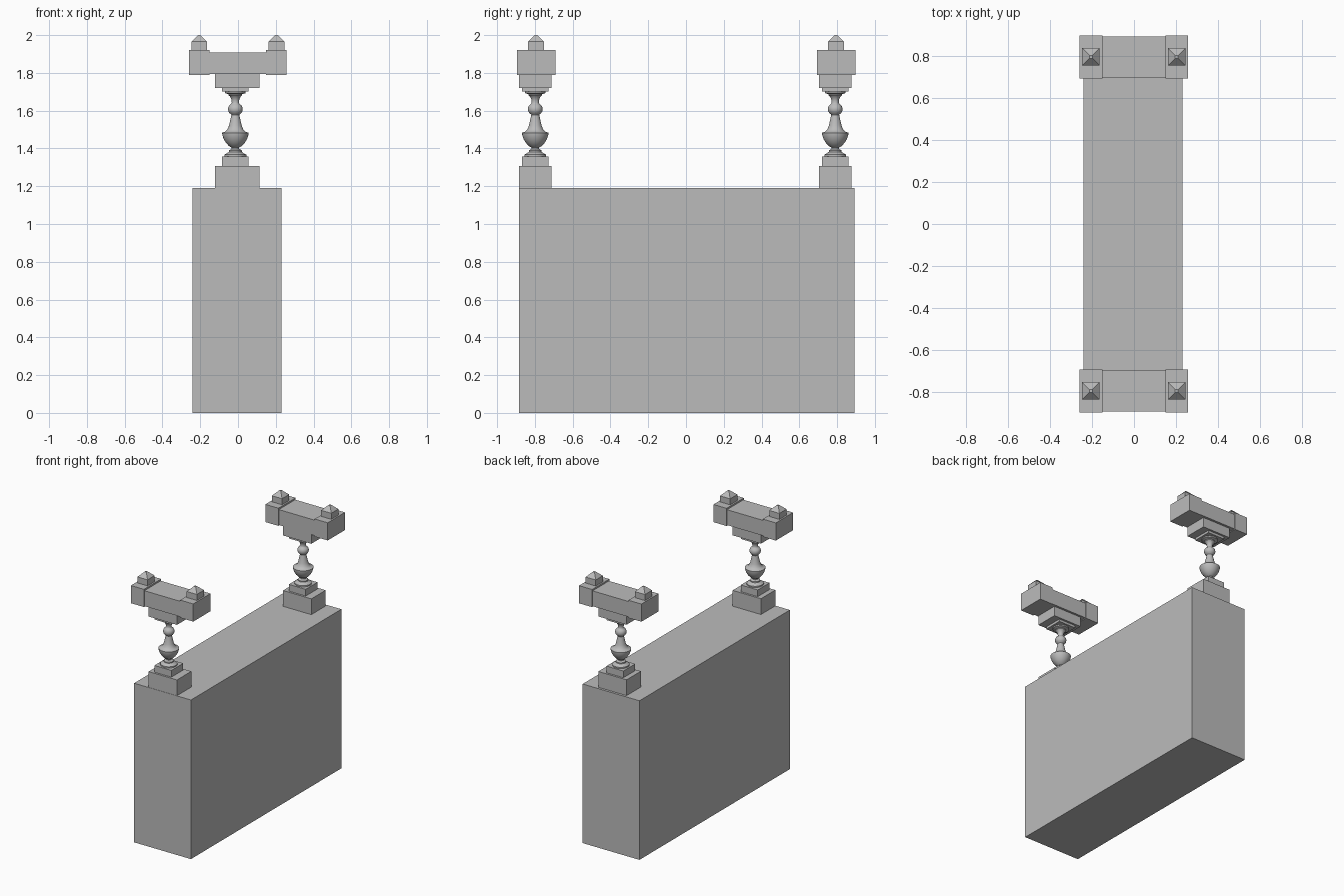
import bpy, bmesh, math

cube = bpy.data.objects.get("Cube")
if cube:
    bpy.data.objects.remove(cube, do_unlink=True)

stone = bpy.data.materials.new("grey_stone")
stone.use_nodes = True
GREY = (0.5, 0.5, 0.5, 1)
stone.diffuse_color = GREY
stone.node_tree.nodes["Principled BSDF"].inputs["Base Color"].default_value = GREY


def finish(name, bm):
    bmesh.ops.recalc_face_normals(bm, faces=bm.faces)
    mesh = bpy.data.meshes.new(name)
    bm.to_mesh(mesh)
    bm.free()
    mesh.materials.append(stone)
    obj = bpy.data.objects.new(name, mesh)
    bpy.context.collection.objects.link(obj)
    return obj


def box(name, x, y, z):
    """Box from (min, max) pairs."""
    bm = bmesh.new()
    bmesh.ops.create_cube(bm, size=1)
    for v in bm.verts:
        for i, (lo, hi) in enumerate((x, y, z)):
            v.co[i] = lo if v.co[i] < 0 else hi
    return finish(name, bm)


def around(c, half):
    return (c - half, c + half)


def lathe(name, cx, cy, profile, sides=32):
    """Closed turned shape from (radius, height) points."""
    bm = bmesh.new()
    rings = [[bm.verts.new((cx + r * math.cos(math.tau * i / sides),
                            cy + r * math.sin(math.tau * i / sides), z))
              for i in range(sides)] for r, z in profile]
    for a, b in zip(rings, rings[1:]):
        for i in range(sides):
            j = (i + 1) % sides
            bm.faces.new((a[i], a[j], b[j], b[i]))
    bm.faces.new(rings[0])
    bm.faces.new(rings[-1])
    obj = finish(name, bm)
    bpy.ops.object.select_all(action="DESELECT")
    bpy.context.view_layer.objects.active = obj
    obj.select_set(True)
    bpy.ops.object.shade_smooth_by_angle(angle=math.radians(35))
    return obj


def finial(name, cx, cy):
    """Square block with a blunt pyramid on top."""
    bm = bmesh.new()
    rings = []
    for h, z in ((0.042, 1.915), (0.042, 1.965), (0.007, 2.0)):
        rings.append([bm.verts.new((cx + sx * h, cy + sy * h, z))
                      for sx, sy in ((-1, -1), (1, -1), (1, 1), (-1, 1))])
    for a, b in zip(rings, rings[1:]):
        for i in range(4):
            j = (i + 1) % 4
            bm.faces.new((a[i], a[j], b[j], b[i]))
    bm.faces.new(rings[0])
    bm.faces.new(rings[-1])
    return finish(name, bm)


# Turned post: foot, bowl, tapered neck, ball and flared top
foot = [(0.058, 1.358), (0.058, 1.367), (0.045, 1.374), (0.034, 1.382),
        (0.034, 1.39), (0.02, 1.398), (0.02, 1.405)]
bowl = [(0.033, 1.412), (0.05, 1.43), (0.062, 1.45), (0.069, 1.472), (0.07, 1.483)]
neck = [(0.055, 1.488), (0.042, 1.5), (0.034, 1.52), (0.027, 1.55), (0.021, 1.578)]
ball = [(0.012 + 0.027 * math.sin(a * math.pi / 8), 1.608 - 0.03 * math.cos(a * math.pi / 8))
        for a in range(1, 8)]
flare = [(0.019, 1.642), (0.021, 1.66), (0.028, 1.675), (0.036, 1.682),
         (0.036, 1.687), (0.055, 1.693), (0.055, 1.703)]
POST = foot + bowl + neck + ball + flare

# Main block
box("wall_block", (-0.24, 0.23), (-0.885, 0.893), (0, 1.19))

PX = -0.014
for end, py, hy in (("front", -0.798, -0.794), ("back", 0.79, 0.795)):
    # Stepped plinth and post
    box(end + "_plinth", around(PX + 0.01, 0.117), around(py, 0.085), (1.185, 1.308))
    box(end + "_plinth_step", around(PX, 0.07), around(py, 0.07), (1.305, 1.358))
    lathe(end + "_turned_post", PX, py, POST)

    # Capital and crossbeam
    box(end + "_capital_plate", around(PX, 0.07), around(py, 0.07), (1.702, 1.722))
    box(end + "_capital", around(PX + 0.01, 0.117), around(py, 0.085), (1.72, 1.793))
    box(end + "_crossbeam", (-0.152, 0.152), around(hy, 0.097), (1.793, 1.908))

    # Corner blocks with finials
    for side, cx in (("right", -0.205), ("left", 0.203)):
        box(f"{end}_{side}_end_block", around(cx, 0.054), around(hy, 0.102), (1.788, 1.92))
        finial(f"{end}_{side}_finial", cx, hy)
